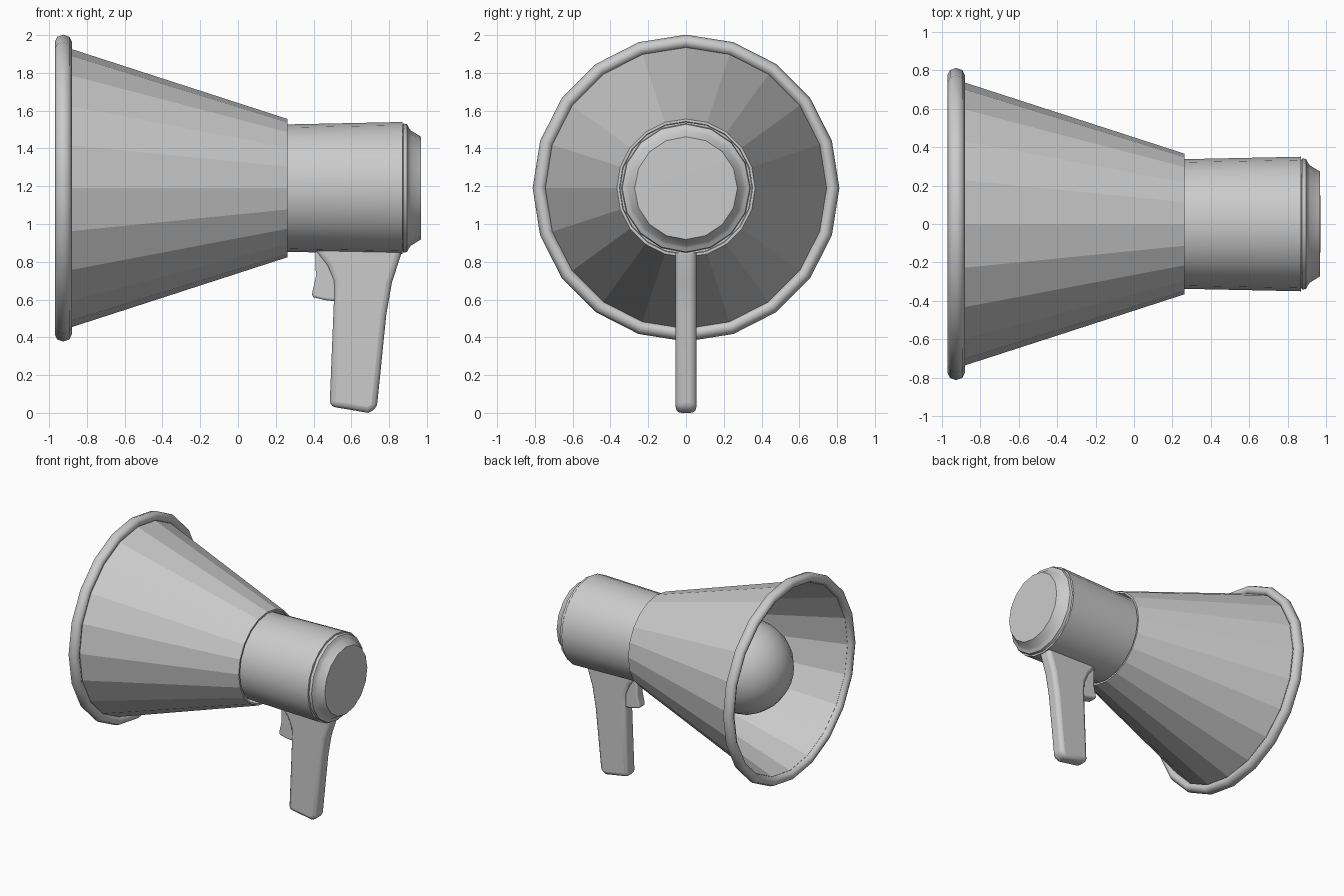
import bpy, bmesh, math

if "Cube" in bpy.data.objects:
    bpy.data.objects.remove(bpy.data.objects["Cube"])

AXIS_Z = 1.19


def finish(name, bm, angle=None):
    bmesh.ops.remove_doubles(bm, verts=bm.verts, dist=1e-5)
    bmesh.ops.recalc_face_normals(bm, faces=bm.faces)
    me = bpy.data.meshes.new(name)
    bm.to_mesh(me)
    bm.free()
    ob = bpy.data.objects.new(name, me)
    bpy.context.collection.objects.link(ob)
    if angle:
        bpy.ops.object.select_all(action='DESELECT')
        ob.select_set(True)
        bpy.context.view_layer.objects.active = ob
        bpy.ops.object.shade_smooth_by_angle(angle=math.radians(angle))
    return ob


def lathe(name, profile, sides, closed=False, angle=None):
    """Revolve (x, radius) points around the horn axis."""
    bm = bmesh.new()
    rings = []
    for x, r in profile:
        ring = []
        for i in range(sides):
            a = 2 * math.pi * i / sides
            ring.append(bm.verts.new((x, r * math.sin(a), AXIS_Z + r * math.cos(a))))
        rings.append(ring)
    pairs = list(zip(rings, rings[1:]))
    if closed:
        pairs.append((rings[-1], rings[0]))
    for p, q in pairs:
        for i in range(sides):
            j = (i + 1) % sides
            bm.faces.new((p[i], p[j], q[j], q[i]))
    return finish(name, bm, angle)


def slab(name, outline, half, bevel):
    """Extrude an (x, z) outline across y and round its long edges."""
    bm = bmesh.new()
    front = bm.faces.new([bm.verts.new((x, -half, z)) for x, z in outline])
    ext = bmesh.ops.extrude_face_region(bm, geom=[front], use_keep_orig=True)
    for v in ext['geom']:
        if isinstance(v, bmesh.types.BMVert):
            v.co.y = half
    bmesh.ops.recalc_face_normals(bm, faces=bm.faces)
    ob = finish(name, bm, 50)
    mod = ob.modifiers.new('rounding', 'BEVEL')
    mod.width = bevel
    mod.segments = 3
    mod.limit_method = 'ANGLE'
    mod.angle_limit = math.radians(50)
    return ob


# flared horn: thin faceted shell
lathe('horn', [(-0.93, 0.752), (0.262, 0.366), (0.262, 0.352), (-0.93, 0.738)], 20, closed=True)

# rolled rim at the mouth
rim = [(-0.925 + 0.045 * math.cos(a), 0.775 + 0.037 * math.sin(a))
       for a in (2 * math.pi * k / 8 for k in range(8))]
lathe('rim', rim, 20, closed=True, angle=60)

# driver dome inside the horn, on the tube that continues the body
dome = [(-0.53 - 0.36 * math.cos(a), max(0.36 * math.sin(a), 1e-6))
        for a in (math.pi / 2 * k / 6 for k in range(7))]
lathe('driver_dome', dome + [(0.262, 0.335)], 20, angle=40)

# rear body
lathe('body', [(0.25, 0.337), (0.87, 0.35), (0.87, 0.325)], 20, angle=40)

# end cap with a collar and sloped edge
lathe('end_cap', [(0.865, 0.322), (0.875, 0.342), (0.895, 0.338), (0.905, 0.318),
                  (0.915, 0.305), (0.968, 0.272), (0.97, 1e-6)], 16, angle=40)

# pistol grip
slab('handle', [(0.40, 0.90), (0.415, 0.85), (0.47, 0.78), (0.505, 0.70), (0.508, 0.60),
                (0.485, 0.035), (0.69, 0.0), (0.735, 0.025), (0.785, 0.52),
                (0.815, 0.69), (0.87, 0.86), (0.87, 0.90)], 0.055, 0.03)

# trigger in front of the grip
slab('trigger', [(0.41, 0.88), (0.412, 0.72), (0.39, 0.625), (0.40, 0.612), (0.46, 0.597),
                 (0.53, 0.59), (0.53, 0.88)], 0.04, 0.012)
